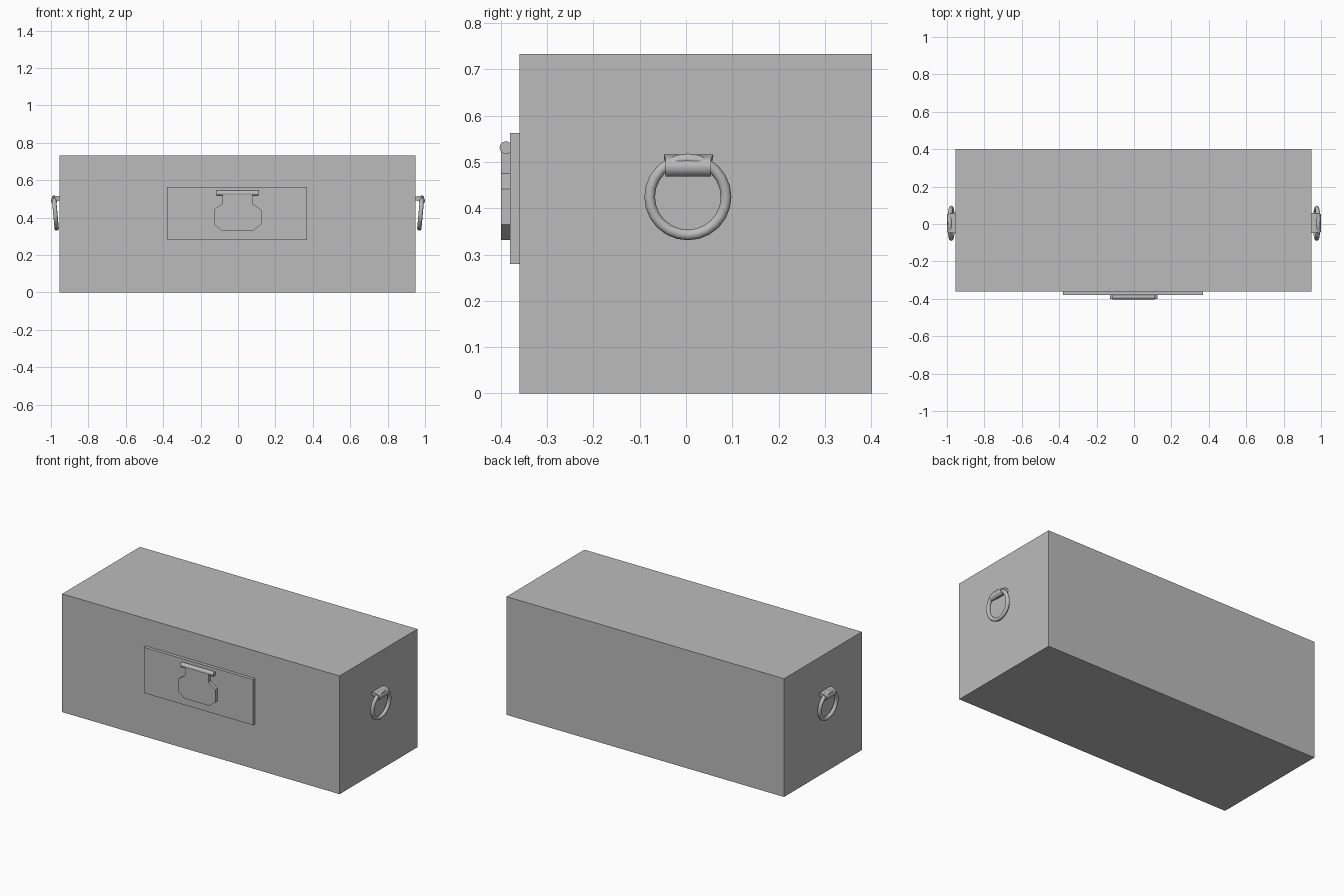
import bpy
import bmesh
import math

if "Cube" in bpy.data.objects:
    bpy.data.objects.remove(bpy.data.objects["Cube"], do_unlink=True)

# Single grey finish
grey = bpy.data.materials.new("plain_grey")
grey.use_nodes = True
colour = (0.5, 0.5, 0.5, 1)
grey.diffuse_color = colour
grey.node_tree.nodes["Principled BSDF"].inputs["Base Color"].default_value = colour


def finish(name, smooth=False):
    ob = bpy.context.object
    ob.name = name
    ob.data.materials.append(grey)
    if smooth:
        bpy.ops.object.shade_smooth_by_angle(angle=math.radians(40))
    return ob


def box(name, low, high):
    bpy.ops.mesh.primitive_cube_add(size=1, location=[(a + b) / 2 for a, b in zip(low, high)])
    bpy.context.object.scale = [b - a for a, b in zip(low, high)]
    bpy.ops.object.transform_apply(location=False, rotation=False)
    return finish(name)


def prism(name, near, far, smooth=False):
    """Solid joining two matching outlines."""
    bm = bmesh.new()
    a = [bm.verts.new(p) for p in near]
    b = [bm.verts.new(p) for p in far]
    bm.faces.new(a)
    bm.faces.new(b[::-1])
    for i in range(len(a)):
        j = (i + 1) % len(a)
        bm.faces.new((a[i], b[i], b[j], a[j]))
    bmesh.ops.recalc_face_normals(bm, faces=bm.faces)
    mesh = bpy.data.meshes.new(name)
    bm.to_mesh(mesh)
    bm.free()
    ob = bpy.data.objects.new(name, mesh)
    bpy.context.collection.objects.link(ob)
    bpy.ops.object.select_all(action="DESELECT")
    bpy.context.view_layer.objects.active = ob
    ob.select_set(True)
    return finish(name, smooth)


# Chest body and the front lock plate
box("chest_body", (-0.954, -0.36, 0), (0.949, 0.402, 0.733))
box("lock_plate", (-0.38, -0.38, 0.28), (0.37, -0.355, 0.563))

# Hasp: half outline mirrored about its centre line
mid = -0.0025
half = [(0.08, 0.53), (0.08, 0.475), (0.127, 0.442), (0.127, 0.365), (0.086, 0.331)]
outline = [(mid + x, z) for x, z in half] + [(mid - x, z) for x, z in reversed(half)]
prism("hasp", [(x, -0.40, z) for x, z in outline], [(x, -0.378, z) for x, z in outline])

# Hinge barrel above the hasp
bpy.ops.mesh.primitive_cylinder_add(vertices=24, radius=0.0135, depth=0.226,
                                    location=(mid, -0.389, 0.531), rotation=(0, math.pi / 2, 0))
finish("hasp_hinge", True)

# Side handles: bracket section runs from the wall over the top of the ring
section = [(0.945, 0.511), (0.968, 0.516), (0.992, 0.506), (0.998, 0.499), (1.0, 0.49),
           (0.998, 0.481), (0.992, 0.473), (0.984, 0.469), (0.976, 0.471), (0.970, 0.478),
           (0.967, 0.488), (0.945, 0.494)]
for side, label in ((1, "left"), (-1, "right")):
    ends = []
    for sign in (-1, 1):
        ends.append([(side * x, 0.005 + sign * (0.053 if x < 0.97 and z > 0.5 else 0.049), z)
                     for x, z in section])
    prism(label + "_handle_bracket", *ends, smooth=True)
    bpy.ops.mesh.primitive_torus_add(major_segments=24, minor_segments=12,
                                     major_radius=0.0825, minor_radius=0.0115,
                                     location=(side * 0.977, 0.004, 0.4245),
                                     rotation=(0, math.pi / 2 + side * 0.09, 0))
    finish(label + "_handle_ring", True)
